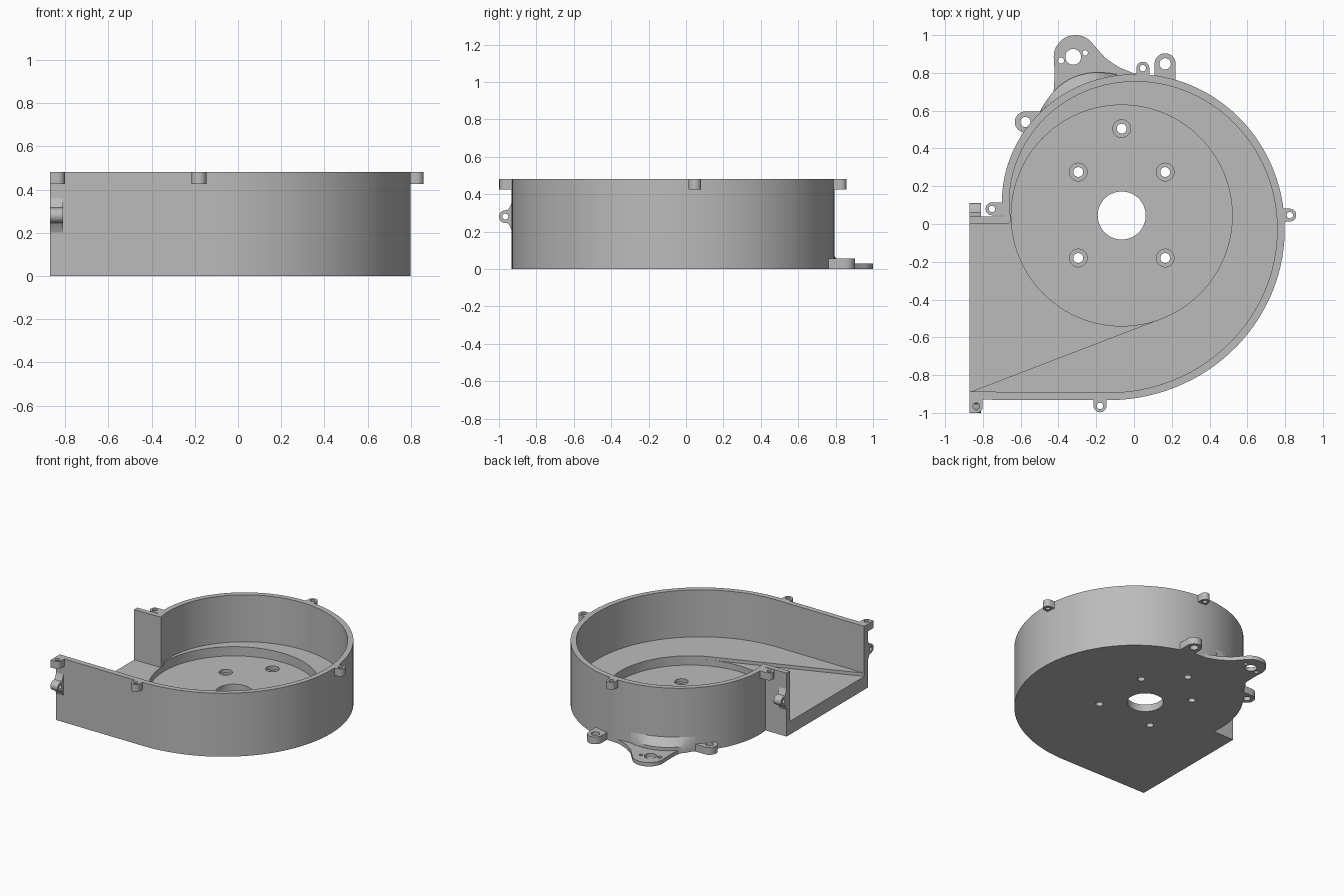
import bpy, bmesh
from math import sin, cos, pi, radians

cube = bpy.data.objects.get("Cube")
if cube:
    bpy.data.objects.remove(cube, do_unlink=True)

grey = bpy.data.materials.new("plain grey")
grey.use_nodes = True
COLOUR = (0.5, 0.5, 0.5, 1)
grey.diffuse_color = COLOUR
grey.node_tree.nodes["Principled BSDF"].inputs["Base Color"].default_value = COLOUR

CX, CY = -0.065, 0.045        # rotor axis
LEFT, RIM = -0.87, 0.48       # outlet plane, rim height
RECESS, FLOOR, SHELF = 0.055, 0.10, 0.125


def finish(obj):
    bm = bmesh.new()
    bm.from_mesh(obj.data)
    bmesh.ops.remove_doubles(bm, verts=bm.verts, dist=0.0002)
    bmesh.ops.recalc_face_normals(bm, faces=bm.faces)
    bm.to_mesh(obj.data)
    bm.free()
    obj.data.materials.clear()
    obj.data.materials.append(grey)
    bpy.ops.object.select_all(action='DESELECT')
    obj.select_set(True)
    bpy.context.view_layer.objects.active = obj
    bpy.ops.object.shade_smooth_by_angle(angle=radians(30))
    return obj


def plate(name, loops, low, high, upright=False):
    """Extrude an outline, with any further loops as holes."""
    curve = bpy.data.curves.new(name, 'CURVE')
    curve.dimensions = '2D'
    curve.fill_mode = 'BOTH'
    curve.extrude = (high - low) / 2
    for loop in loops:
        spline = curve.splines.new('POLY')
        spline.points.add(len(loop) - 1)
        for point, (x, y) in zip(spline.points, loop):
            point.co = (x, y, 0, 1)
        spline.use_cyclic_u = True
    obj = bpy.data.objects.new(name, curve)
    bpy.context.collection.objects.link(obj)
    mid = (low + high) / 2
    obj.location = (mid, 0, 0) if upright else (0, 0, mid)
    if upright:
        obj.rotation_euler = (pi / 2, 0, pi / 2)
    bpy.ops.object.select_all(action='DESELECT')
    obj.select_set(True)
    bpy.context.view_layer.objects.active = obj
    bpy.ops.object.convert(target='MESH')
    return finish(bpy.context.view_layer.objects.active)


def arc(x, y, r, start, end, steps):
    angles = [radians(start + (end - start) * i / steps) for i in range(steps + 1)]
    return [(x + r * cos(a), y + r * sin(a)) for a in angles]


def circle(x, y, r, steps=32):
    return arc(x, y, r, 0, 360, steps)[:-1]


def radius(deg):
    return 0.59 + 0.115 * (180 - deg) / 90


def spiral(offset, start, end, steps=90):
    points = []
    for i in range(steps + 1):
        deg = start + (end - start) * i / steps
        r, a = radius(deg) + offset, radians(deg)
        points.append((CX + r * cos(a), CY + r * sin(a)))
    return points


def lug(name, x, y, r, hole, heading, length, low, high):
    """Round-ended ear running back into the wall along heading."""
    outline = arc(x, y, r, heading + 90, heading + 270, 16)
    dx, dy = length * cos(radians(heading)), length * sin(radians(heading))
    outline += [(outline[-1][0] + dx, outline[-1][1] + dy),
                (outline[0][0] + dx, outline[0][1] + dy)]
    return plate(name, [outline, circle(x, y, hole, 20)], low, high)


# Scroll housing: floor layers and wall
outer = [(LEFT, -0.93)] + spiral(0.04, -94, 180.4) + [(LEFT, 0.04)]
inner = [(LEFT, 0)] + spiral(0, 184, -94) + [(LEFT, -0.887)]
bolts = [(-0.065, 0.505), (-0.295, 0.275), (0.165, 0.275), (-0.295, -0.18), (0.165, -0.18)]
bore = circle(CX, CY, 0.127, 64)
rotor = circle(CX, CY, 0.585, 128)
plate("floor_bottom", [outer, bore] + [circle(x, y, 0.026) for x, y in bolts], 0, 0.03)
plate("floor_counterbore", [outer, bore] + [circle(x, y, 0.047) for x, y in bolts], 0.03, RECESS)
plate("outlet_floor", [outer, rotor], RECESS, FLOOR)
shelf = ([(LEFT, -0.89)] + arc(CX, CY, 0.585, -71.6, 180, 80)
         + spiral(0.01, 180, -94))
plate("scroll_shelf", [shelf], FLOOR, SHELF)
plate("scroll_wall", [outer + inner], FLOOR, RIM)

# Screw lugs around the rim
rim_lugs = [("left", 0.825, 0.047, 180), ("back", 0.047, 0.825, 270),
            ("front", -0.18, -0.963, 90), ("tongue", -0.752, 0.08, 0)]
for name, x, y, heading in rim_lugs:
    lug(name + "_rim_lug", x, y, 0.034, 0.017, heading, 0.07 if name == "tongue" else 0.05,
        0.425, RIM)
corner = [(LEFT, -0.92), (LEFT, -1), (-0.835, -1)] + arc(-0.835, -0.966, 0.034, -90, 0, 8)
corner += [(-0.801, -0.92)]
plate("corner_rim_lug", [corner, circle(-0.835, -0.966, 0.018, 20)], 0.425, RIM)

# Flared ears beside the outlet
for name, wall, side in (("front", -0.93, -1), ("back", 0.04, 1)):
    y = wall + side * 0.036
    half = [(wall - side * 0.02, 0.08), (wall, 0.08), (wall + side * 0.01, 0.055),
            (wall + side * 0.022, 0.036)]
    tip = [(y + side * 0.034 * cos(a), 0.034 * sin(a))
           for a in [radians(75 - 15 * i) for i in range(11)]]
    ear = half + tip + [(p, -q) for p, q in reversed(half)]
    plate(name + "_outlet_ear", [[(p, q + 0.28) for p, q in ear], circle(y, 0.28, 0.016, 20)],
          LEFT, -0.81, upright=True)

# Mounting lugs and bracket at the base
lug("right_base_lug", -0.575, 0.54, 0.056, 0.027, 0, 0.11, 0, RECESS)
lug("back_base_lug", 0.165, 0.848, 0.056, 0.03, 270, 0.1, 0, RECESS)
bracket = arc(-0.31, 0.885, 0.115, 35, 190, 28)
bracket += [(-0.421, 0.80), (-0.423, 0.72), (-0.435, 0.66), (-0.46, 0.62), (-0.49, 0.597),
            (-0.40, 0.58), (-0.2, 0.70), (0.04, 0.76), (0.06, 0.787), (0, 0.797),
            (-0.08, 0.83), (-0.15, 0.877)]
holes = [circle(-0.322, 0.885, 0.042), circle(-0.386, 0.865, 0.016, 20),
         circle(-0.258, 0.906, 0.014, 20)]
plate("motor_bracket", [bracket] + holes, 0, 0.03)

# Sloped gusset joining bracket to wall
bm = bmesh.new()
sections = []
for i in range(13):
    deg = 92 + 36 * i / 12
    a, wall = radians(deg), radius(deg) + 0.04
    reach = 0.005 + 0.05 * sin(pi * i / 12)
    section = [(-0.02, 0.005), (reach, 0.005), (reach, RECESS), (0, 0.11), (-0.02, 0.11)]
    sections.append([bm.verts.new((CX + (wall + d) * cos(a), CY + (wall + d) * sin(a), z))
                     for d, z in section])
for s, t in zip(sections, sections[1:]):
    for k in range(5):
        n = (k + 1) % 5
        bm.faces.new((s[k], s[n], t[n], t[k]))
bm.faces.new(sections[0])
bm.faces.new(sections[-1])
mesh = bpy.data.meshes.new("bracket_gusset")
bm.to_mesh(mesh)
bm.free()
gusset = bpy.data.objects.new("bracket_gusset", mesh)
bpy.context.collection.objects.link(gusset)
finish(gusset)
